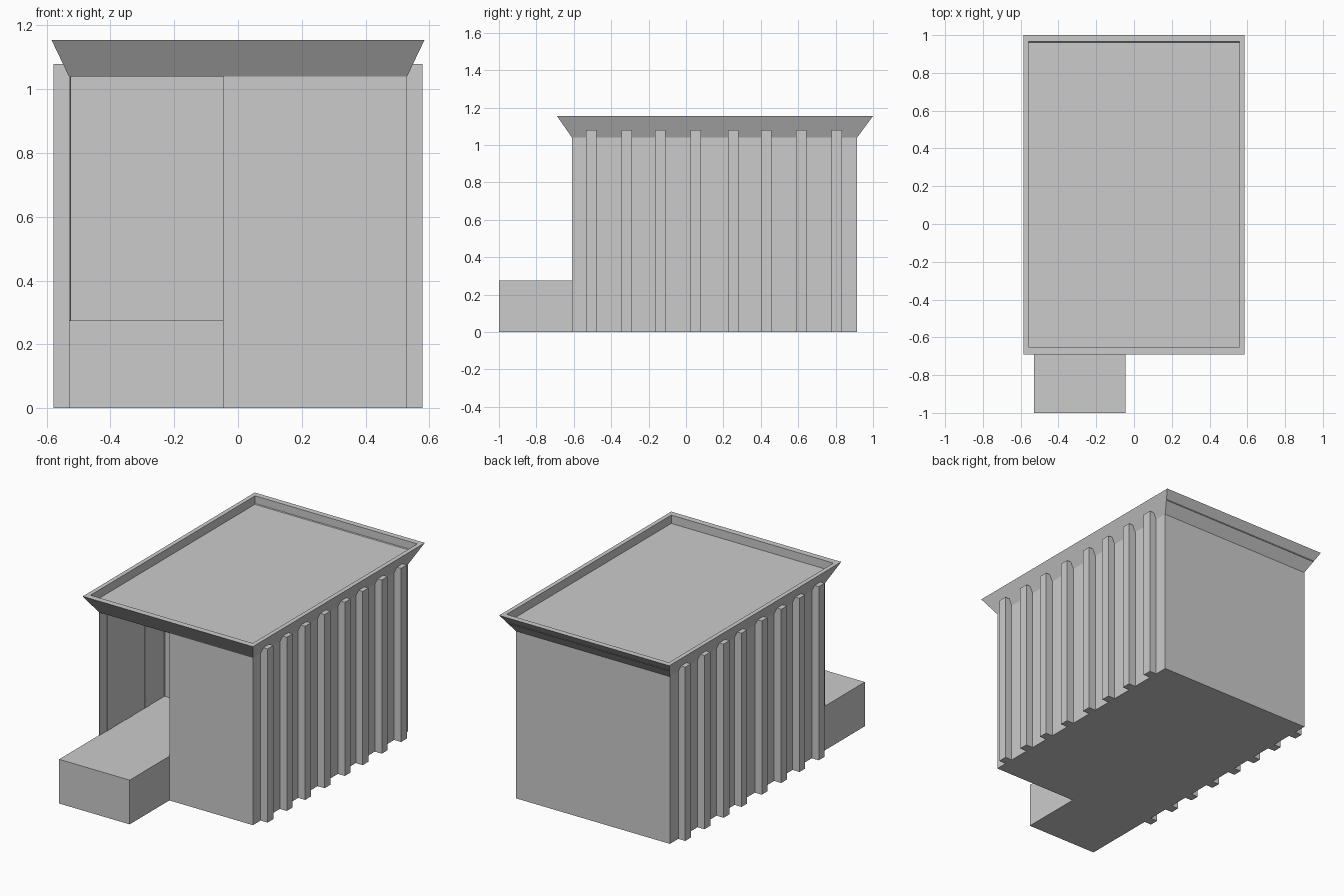
import bpy, bmesh

if "Cube" in bpy.data.objects:
    bpy.data.objects.remove(bpy.data.objects["Cube"])


def make_object(name, bm):
    bmesh.ops.recalc_face_normals(bm, faces=bm.faces)
    mesh = bpy.data.meshes.new(name)
    bm.to_mesh(mesh)
    bm.free()
    obj = bpy.data.objects.new(name, mesh)
    bpy.context.collection.objects.link(obj)
    return obj


def loft(name, rings):
    """Join a stack of equal-length rings and cap both ends."""
    bm = bmesh.new()
    loops = [[bm.verts.new(p) for p in ring] for ring in rings]
    n = len(loops[0])
    for a, b in zip(loops, loops[1:]):
        for i in range(n):
            j = (i + 1) % n
            bm.faces.new((a[i], a[j], b[j], b[i]))
    bm.faces.new(loops[0][::-1])
    bm.faces.new(loops[-1])
    return make_object(name, bm)


def rect(x0, x1, y0, y1, z):
    return [(x0, y0, z), (x1, y0, z), (x1, y1, z), (x0, y1, z)]


def box(name, x0, x1, y0, y1, z0, z1):
    return loft(name, [rect(x0, x1, y0, y1, z0), rect(x0, x1, y0, y1, z1)])


# Main walls: block with a deep porch recess behind a thin left wall
W, FRONT, BACK, EAVE = 0.53, -0.61, 0.915, 1.04
PORCH_X, PORCH_Y, THIN = -0.045, 0.03, 0.004
plan = [(PORCH_X, FRONT), (W, FRONT), (W, BACK), (-W, BACK), (-W, FRONT),
        (-W + THIN, FRONT), (-W + THIN, PORCH_Y), (PORCH_X, PORCH_Y)]
loft("walls", [[(x, y, z) for x, y in plan] for z in (0, EAVE)])

# Porch platform running into the recess
box("porch_platform", -W, PORCH_X, -1.0, PORCH_Y, 0, 0.275)

# Flared cornice with a sunken flat roof
loft("cornice_roof", [
    rect(-W, W, FRONT, BACK, EAVE),
    rect(-0.585, 0.585, -0.69, 1.0, 1.155),
    rect(-0.558, 0.558, -0.652, 0.965, 1.155),
    rect(-0.558, 0.558, -0.652, 0.965, 1.103),
])

# Vertical ribs along both side walls
for i, y in enumerate((-0.507, -0.317, -0.138, 0.053, 0.252, 0.428, 0.615, 0.805)):
    for side, s in (("left", -1), ("right", 1)):
        x0, x1 = sorted((s * 0.524, s * 0.578))
        box(f"{side}_rib_{i + 1}", x0, x1, y - 0.028, y + 0.028, 0, 1.08)
